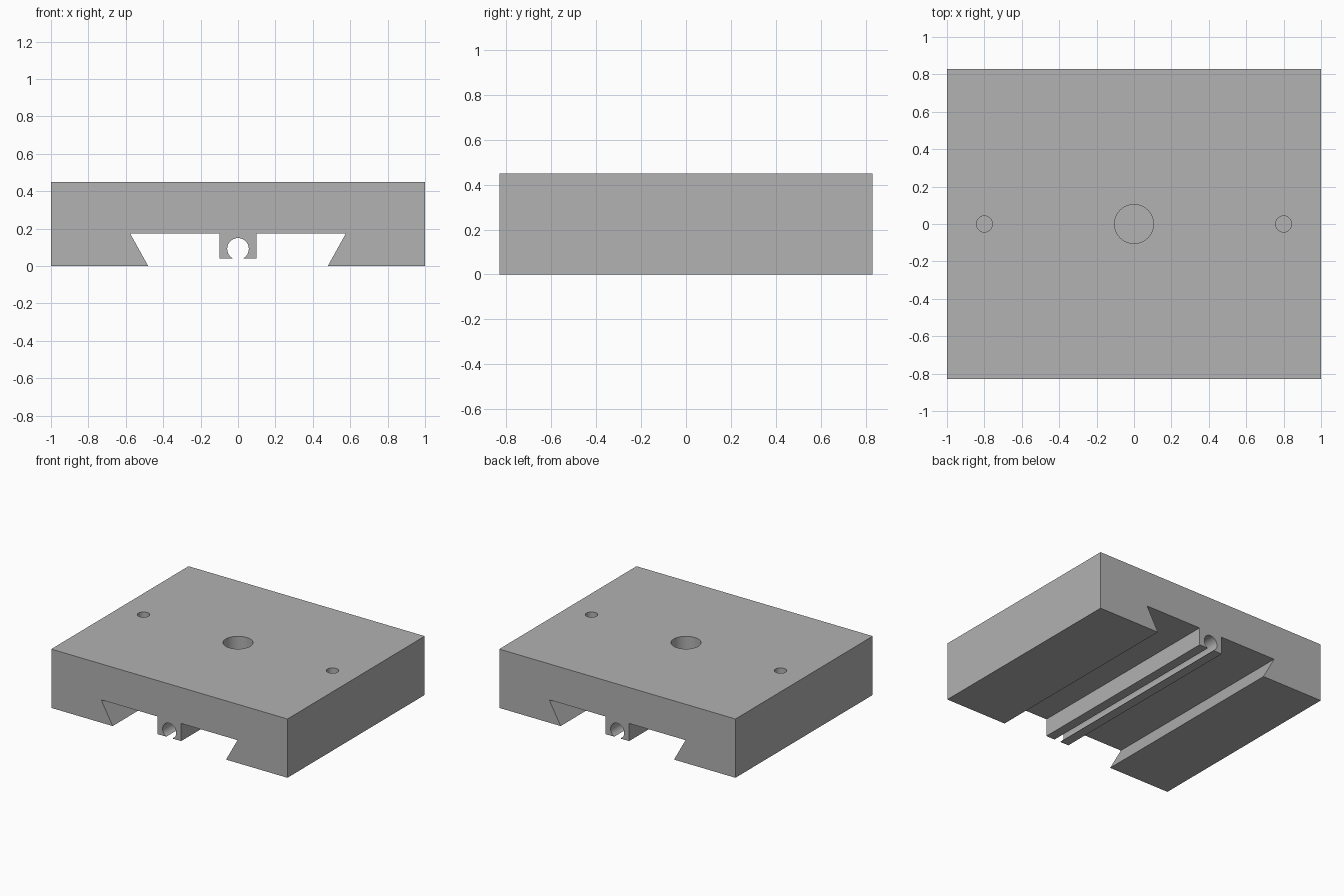
import bpy, bmesh, math

cube = bpy.data.objects.get("Cube")
if cube:
    bpy.data.objects.remove(cube, do_unlink=True)

HALF_DEPTH, HEIGHT = 0.83, 0.45

grey = bpy.data.materials.new("plain grey")
grey.use_nodes = True
colour = (0.445, 0.445, 0.445, 1)
grey.diffuse_color = colour
grey.node_tree.nodes["Principled BSDF"].inputs["Base Color"].default_value = colour

# Cross-section: right half of the plate, dovetail slot and central rib
half = [(1, HEIGHT), (1, 0), (0.48, 0), (0.577, 0.175), (0.1, 0.175), (0.1, 0.04)]

# Round channel in the rib, open at the bottom
radius, centre, rib_bottom = 0.058, 0.092, 0.04
start = math.asin((rib_bottom - centre) / radius)
steps = 24
arc = [(radius * math.cos(a), centre + radius * math.sin(a))
       for a in (start + (math.pi - 2 * start) * i / steps for i in range(steps + 1))]
profile = half + arc + [(-x, z) for x, z in reversed(half)]

# Extrude the cross-section from front to back
bm = bmesh.new()
face = bm.faces.new([bm.verts.new((x, -HALF_DEPTH, z)) for x, z in profile])
result = bmesh.ops.extrude_face_region(bm, geom=[face])
bmesh.ops.translate(bm, vec=(0, 2 * HALF_DEPTH, 0),
                    verts=[v for v in result["geom"] if isinstance(v, bmesh.types.BMVert)])
bmesh.ops.recalc_face_normals(bm, faces=bm.faces)
mesh = bpy.data.meshes.new("dovetail_plate")
bm.to_mesh(mesh)
bm.free()
mesh.materials.append(grey)
plate = bpy.data.objects.new("dovetail_plate", mesh)
bpy.context.collection.objects.link(plate)


def drill(name, x, hole_radius, depth):
    """Cut a blind round hole into the top of the plate."""
    bpy.ops.mesh.primitive_cylinder_add(vertices=48, radius=hole_radius, depth=2 * depth,
                                        location=(x, 0, HEIGHT))
    cutter = bpy.context.object
    cutter.name = name
    cutter.data.materials.append(grey)
    cut = plate.modifiers.new(name, "BOOLEAN")
    cut.operation, cut.solver, cut.object = "DIFFERENCE", "EXACT", cutter
    bpy.ops.object.select_all(action="DESELECT")
    plate.select_set(True)
    bpy.context.view_layer.objects.active = plate
    bpy.ops.object.modifier_apply(modifier=cut.name)
    bpy.data.objects.remove(cutter, do_unlink=True)


# Centre socket and two side screw holes
drill("centre_hole", 0, 0.104, 0.2)
for side in (-1, 1):
    drill("side_hole", side * 0.8, 0.043, 0.2)

# Smooth round walls, sharp corners
bpy.ops.object.shade_smooth_by_angle(angle=math.radians(30))
